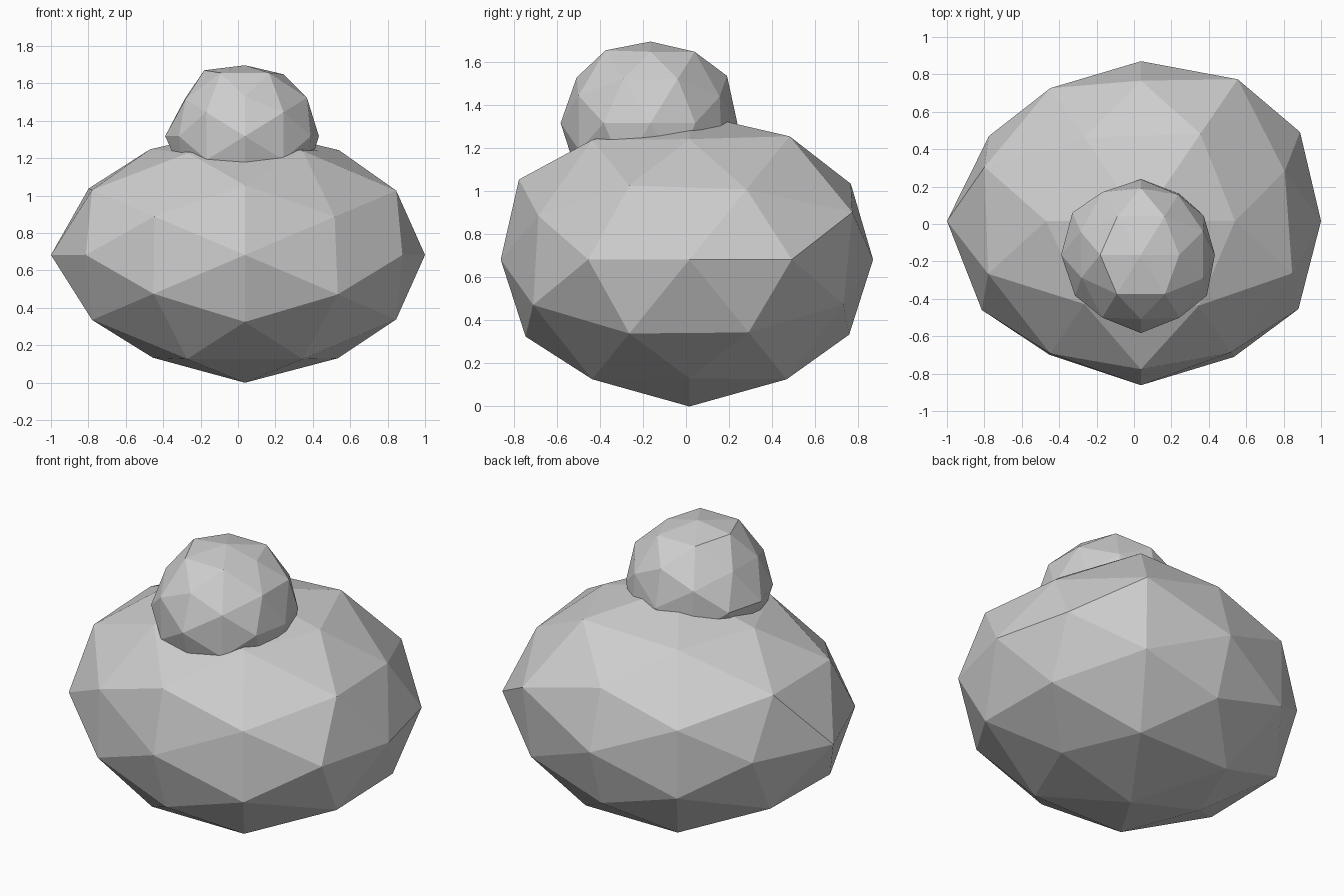
import bpy, bmesh
from itertools import product
from mathutils import Vector

if "Cube" in bpy.data.objects:
    bpy.data.objects.remove(bpy.data.objects["Cube"])

grey = bpy.data.materials.new("light grey")
grey.diffuse_color = (0.62, 0.62, 0.62, 1)
grey.use_nodes = True
grey.node_tree.nodes["Principled BSDF"].inputs["Base Color"].default_value = grey.diffuse_color


def sphere_directions():
    """42 directions of a once-divided icosahedron with its twofold axes on x, y, z."""
    found = {}
    for base in ((1, 0, 0), (0.8507, 0.5257, 0), (0.309, 0.5, 0.809)):
        for turn in range(3):
            p = base[-turn:] + base[:-turn] if turn else base
            for s in product((-1, 1), repeat=3):
                d = Vector([a * b for a, b in zip(p, s)]).normalized()
                found[tuple(round(c, 4) + 0.0 for c in d)] = d
    return list(found.values())


def direction_name(d):
    """Signs of the direction, prefixed by the longest axis when all three are used."""
    signs = "".join("0" if abs(c) < 0.01 else "+" if c > 0 else "-" for c in d)
    if "0" in signs:
        return signs
    return "xyz"[max(range(3), key=lambda i: abs(d[i]))] + signs


def lumpy_ball(name, centre, size, bumps):
    """Faceted ball whose corners are pushed in or out along their own direction."""
    bm = bmesh.new()
    for d in sphere_directions():
        bm.verts.new(d)
    bmesh.ops.convex_hull(bm, input=bm.verts[:])
    bmesh.ops.recalc_face_normals(bm, faces=bm.faces[:])
    for v in bm.verts:
        r = bumps.get(direction_name(v.co), 1.0)
        v.co = Vector([c + s * r * d for c, s, d in zip(centre, size, v.co)])
    me = bpy.data.meshes.new(name)
    bm.to_mesh(me)
    bm.free()
    me.materials.append(grey)
    ob = bpy.data.objects.new(name, me)
    bpy.context.collection.objects.link(ob)
    return ob


# Wide, slightly flattened body
lumpy_ball("body", (0.037, 0.016, 0.683), (1.0, 0.905, 0.688), {
    "-00": 1.037, "+00": 0.963, "0-0": 0.97, "0+0": 0.944, "00-": 0.993, "00+": 0.99,
    "-+0": 0.955, "+-0": 0.99,
    "-0-": 0.938, "+0-": 0.944, "-0+": 0.965, "+0+": 0.957,
    "0--": 0.99, "0-+": 1.03, "0+-": 0.965, "0++": 0.975,
    "y---": 0.977, "y+--": 0.993, "y--+": 0.968, "y+-+": 0.96,
    "y-++": 0.97, "y+++": 1.035, "y-+-": 0.97, "y++-": 0.98,
    "x++-": 0.985, "x+++": 0.95, "x-++": 1.033, "x--+": 1.01, "x---": 1.01,
    "z+++": 1.03, "z-++": 0.985, "z--+": 0.98,
})

# Small round head, set towards the front
lumpy_ball("head", (0.037, -0.165, 1.318), (0.41, 0.41, 0.41), {
    "-00": 1.04, "+00": 0.965, "0-0": 1.02, "0+0": 0.985, "00+": 0.925,
    "-0+": 1.01, "+0+": 0.95, "0-+": 0.985, "0++": 1.02,
    "-+0": 1.05, "++0": 0.965, "+-0": 1.01, "--0": 1.01,
    "y-++": 1.01, "y+++": 0.97, "y--+": 1.01, "y+-+": 1.01,
    "x-++": 0.97, "x--+": 0.96, "z--+": 1.02, "z+-+": 1.02,
})
